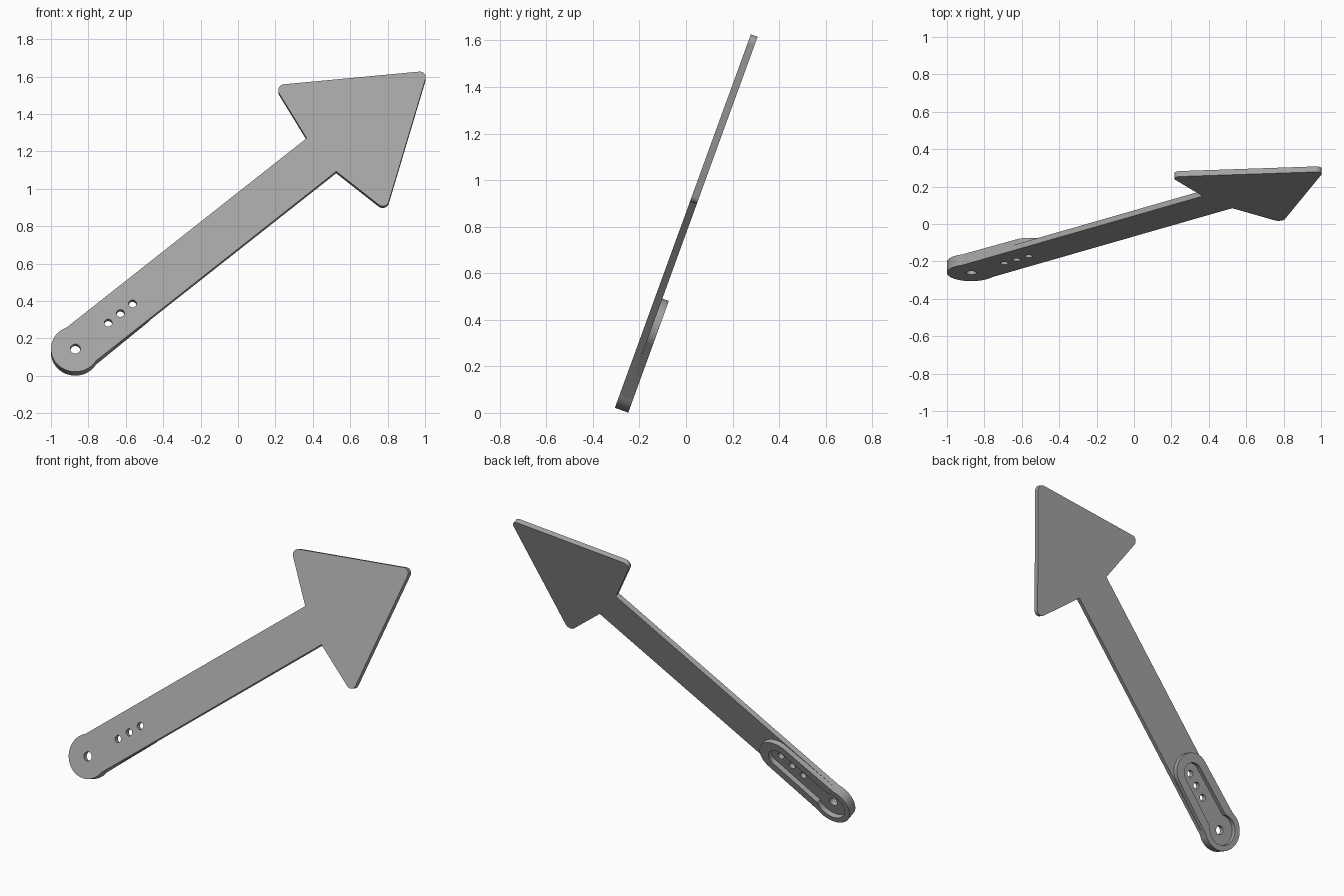
import bpy
import math
from mathutils import Matrix, Vector

if "Cube" in bpy.data.objects:
    bpy.data.objects.remove(bpy.data.objects["Cube"])

THICK = 0.031          # plate thickness
BOSS = 0.03            # extra depth of the mounting boss

grey = bpy.data.materials.new("grey plastic")
grey.diffuse_color = (0.37, 0.37, 0.37, 1)
grey.use_nodes = True
grey.node_tree.nodes["Principled BSDF"].inputs["Base Color"].default_value = grey.diffuse_color

# Pivot hole on the front face, leaning back 20 degrees, arm turned 40 degrees
place = (Matrix.Translation((-0.87, -0.261, 0.144))
         @ Matrix.Rotation(math.radians(70), 4, 'X')
         @ Matrix.Rotation(math.radians(40), 4, 'Z'))


def arc(cx, cy, r, start, end, n=24):
    return [(cx + r * math.cos(start + (end - start) * i / n),
             cy + r * math.sin(start + (end - start) * i / n)) for i in range(n + 1)]


def circle(cx, r, n=32):
    return arc(cx, 0, r, 0, 2 * math.pi, n)[:-1]


def fillet(before, corner, after, r, n=10):
    """Rounded replacement for a convex corner of an anticlockwise outline."""
    p = Vector(corner)
    u = (Vector(before) - p).normalized()
    v = (Vector(after) - p).normalized()
    half = u.angle(v) / 2
    centre = p + (u + v).normalized() * (r / math.sin(half))
    first = p + u * (r / math.tan(half)) - centre
    start = math.atan2(first.y, first.x)
    return arc(centre.x, centre.y, r, start, start + math.pi - 2 * half, n)


def slab(name, outlines, front, depth):
    """Extrude an outline with holes backwards from the given depth."""
    cu = bpy.data.curves.new(name, 'CURVE')
    cu.dimensions = '2D'
    cu.fill_mode = 'BOTH'
    cu.extrude = depth / 2
    for pts in outlines:
        sp = cu.splines.new('POLY')
        sp.points.add(len(pts) - 1)
        for q, (x, y) in zip(sp.points, pts):
            q.co = (x, y, 0, 1)
        sp.use_cyclic_u = True
    ob = bpy.data.objects.new(name, cu)
    bpy.context.collection.objects.link(ob)
    ob.matrix_world = place @ Matrix.Translation((0, 0, -front - depth / 2))
    bpy.ops.object.select_all(action='DESELECT')
    ob.select_set(True)
    bpy.context.view_layer.objects.active = ob
    bpy.ops.object.convert(target='MESH')
    ob = bpy.context.view_layer.objects.active
    ob.data.materials.clear()
    ob.data.materials.append(grey)
    # weld caps to walls, then smooth the round sides only
    bpy.ops.object.mode_set(mode='EDIT')
    bpy.ops.mesh.select_all(action='SELECT')
    bpy.ops.mesh.remove_doubles(threshold=0.0001)
    bpy.ops.mesh.normals_make_consistent(inside=False)
    bpy.ops.object.mode_set(mode='OBJECT')
    bpy.ops.object.shade_smooth_by_angle(angle=math.radians(30))
    return ob


# Round hub end shared by plate and boss
HALF = 0.123
t = math.asin(HALF / 0.13)
hub = arc(0, 0, 0.13, t, 2 * math.pi - t, 40)

# Arrow plate: hub, shaft and rounded head
low_in, low, tip = (1.718, -HALF), (1.779, -0.4655), (2.461, 0)
high_in, high = (1.718, HALF), (1.779, 0.4655)
arrow = (hub + [low_in]
         + fillet(low_in, low, tip, 0.034)
         + fillet(low, tip, high, 0.032)
         + fillet(tip, high, high_in, 0.034)
         + [high_in])
holes = [circle(0, 0.027)] + [circle(a, 0.021) for a in (0.23, 0.315, 0.40)]
slab("arrow_plate", [arrow] + holes, 0, THICK)

# Mounting boss on the back with a keyhole-shaped recess
boss = hub + arc(0.41, 0, 0.117, -math.pi / 2, math.pi / 2)
k = math.asin(0.07 / 0.095)
recess = (arc(0, 0, 0.095, k, 2 * math.pi - k, 40)
          + arc(0.40, 0, 0.065, -math.pi / 2, math.pi / 2))
slab("mounting_boss", [boss, recess], THICK, BOSS)
